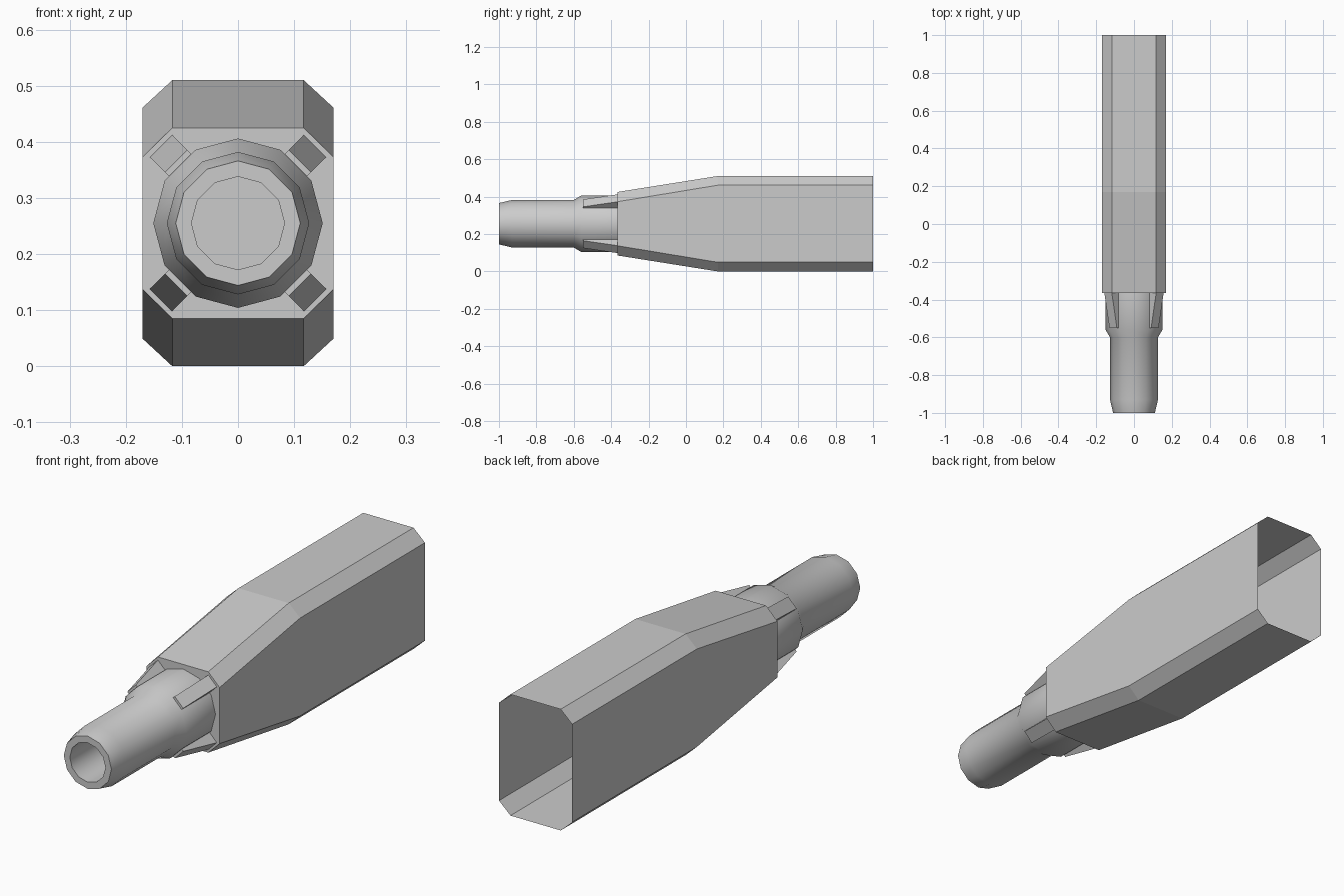
import bpy, bmesh, math

if "Cube" in bpy.data.objects:
    bpy.data.objects.remove(bpy.data.objects["Cube"])

CZ = 0.255  # height of the long axis


def loft(name, rings, cap_first=False, cap_last=False, smooth=None):
    """Skin a series of matching closed rings into one object."""
    bm = bmesh.new()
    loops = [[bm.verts.new(p) for p in ring] for ring in rings]
    n = len(loops[0])
    for a, b in zip(loops, loops[1:]):
        for i in range(n):
            j = (i + 1) % n
            bm.faces.new((a[i], a[j], b[j], b[i]))
    if cap_first:
        bm.faces.new(loops[0])
    if cap_last:
        bm.faces.new(loops[-1])
    bmesh.ops.recalc_face_normals(bm, faces=bm.faces)
    mesh = bpy.data.meshes.new(name)
    bm.to_mesh(mesh)
    bm.free()
    obj = bpy.data.objects.new(name, mesh)
    bpy.context.collection.objects.link(obj)
    if smooth:
        bpy.ops.object.select_all(action='DESELECT')
        obj.select_set(True)
        bpy.context.view_layer.objects.active = obj
        bpy.ops.object.shade_smooth_by_angle(angle=math.radians(smooth))
    return obj


def octagon(y, half_height, chamfer):
    w, c, h = 0.17, 0.117, half_height
    s = h - chamfer
    pts = [(c, h), (w, s), (w, -s), (c, -h), (-c, -h), (-w, -s), (-w, s), (-c, h)]
    return [(x, y, CZ + z) for x, z in pts]


def circle(y, r, n=12):
    return [(r * math.sin(math.tau * i / n), y, CZ + r * math.cos(math.tau * i / n))
            for i in range(n)]


# Chamfered housing, closed at the nose and open at the back
loft("housing", [octagon(-0.365, 0.17, 0.052),
                 octagon(0.17, 0.255, 0.049),
                 octagon(1.0, 0.255, 0.049)], cap_first=True)

# Stepped hollow nozzle: collar, neck, rounded tip, bore
profile = [(-0.365, 0.151), (-0.56, 0.151), (-0.60, 0.127), (-0.93, 0.127),
           (-0.985, 0.114), (-1.0, 0.111), (-1.0, 0.083), (-0.366, 0.083)]
loft("nozzle", [circle(y, r) for y, r in profile], cap_last=True, smooth=40)


# Four wedge ribs on the diagonals
def rib_section(angle, y, outer):
    inner, half = 0.135, 0.028
    ca, sa = math.cos(angle), math.sin(angle)
    pts = [(inner, -half), (outer, -half), (outer, half), (inner, half)]
    return [(r * ca - t * sa, y, CZ + r * sa + t * ca) for r, t in pts]


for k in range(4):
    a = math.radians(45 + 90 * k)
    loft(f"rib_{k + 1}", [rib_section(a, -0.55, 0.156), rib_section(a, -0.365, 0.194)],
         cap_first=True, cap_last=True)
